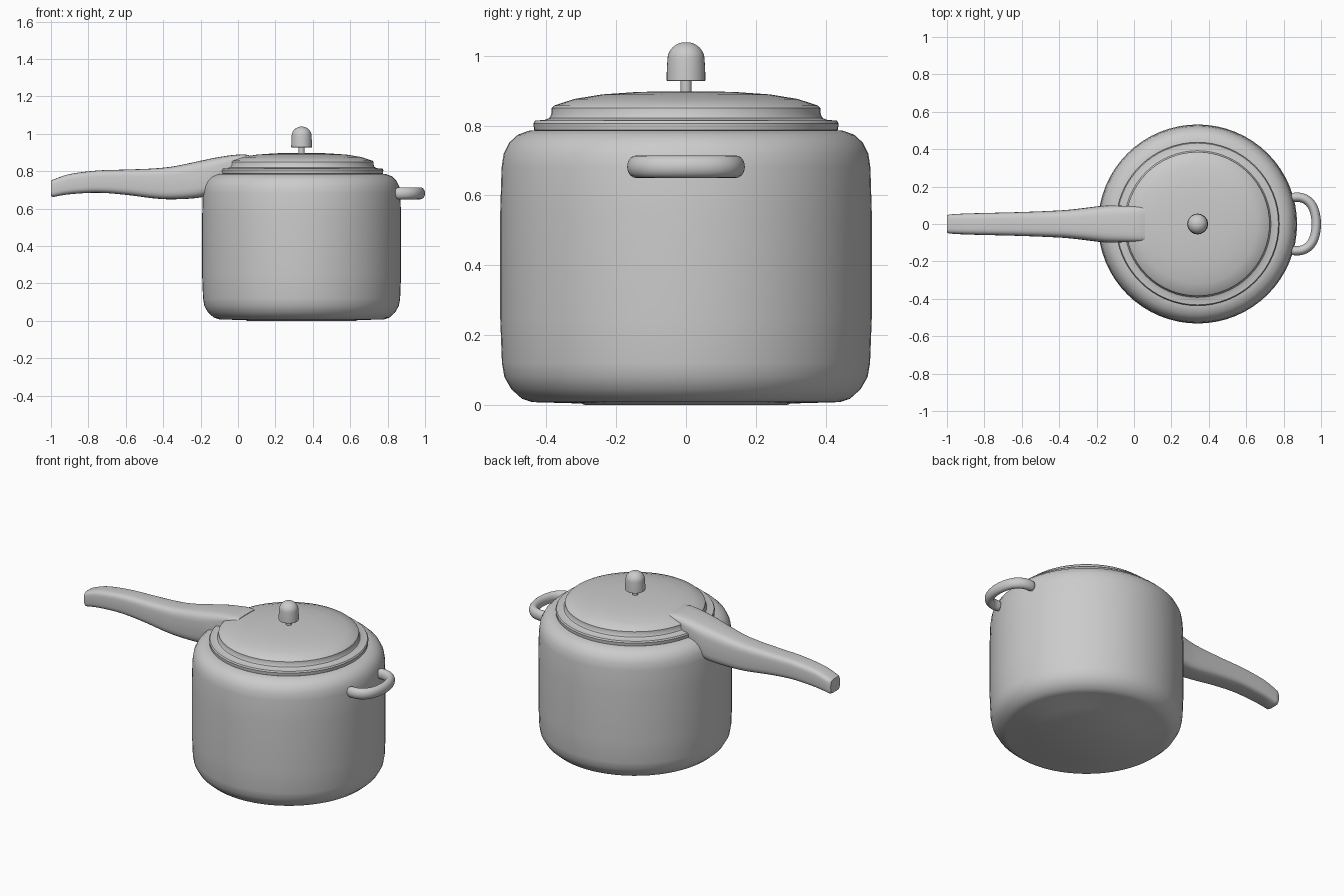
import bpy, bmesh, math
from mathutils import Vector

if "Cube" in bpy.data.objects:
    bpy.data.objects.remove(bpy.data.objects["Cube"])

POT_X = 0.34


def finish(name, bm, angle=35):
    bmesh.ops.recalc_face_normals(bm, faces=bm.faces)
    mesh = bpy.data.meshes.new(name)
    bm.to_mesh(mesh)
    bm.free()
    ob = bpy.data.objects.new(name, mesh)
    bpy.context.collection.objects.link(ob)
    bpy.ops.object.select_all(action='DESELECT')
    ob.select_set(True)
    bpy.context.view_layer.objects.active = ob
    bpy.ops.object.shade_smooth_by_angle(angle=math.radians(angle))
    return ob


def skin(name, rings, angle=35):
    """Join equal rings of points with quads and cap both ends."""
    bm = bmesh.new()
    loops = [[bm.verts.new(p) for p in ring] for ring in rings]
    n = len(loops[0])
    for a, b in zip(loops, loops[1:]):
        for i in range(n):
            j = (i + 1) % n
            bm.faces.new((a[i], a[j], b[j], b[i]))
    bm.faces.new(loops[0])
    bm.faces.new(loops[-1])
    return finish(name, bm, angle)


def lathe(name, profile, sides=64):
    turn = [2 * math.pi * i / sides for i in range(sides)]
    return skin(name, [[(POT_X + r * math.cos(a), r * math.sin(a), z) for a in turn]
                       for r, z in profile])


def smooth_stations(keys, steps=5):
    """Catmull-Rom interpolation of a list of number tuples."""
    k = [Vector(v) for v in keys]
    k = [2 * k[0] - k[1]] + k + [2 * k[-1] - k[-2]]
    out = []
    for a, b, c, d in zip(k, k[1:], k[2:], k[3:]):
        for s in range(steps):
            t = s / steps
            out.append(0.5 * (2 * b + (c - a) * t + (2 * a - 5 * b + 4 * c - d) * t * t
                              + (3 * b - a - 3 * c + d) * t ** 3))
    return out + [k[-2]]


def power(v, p):
    return math.copysign(abs(v) ** p, v)


# Pot body with rounded base and shoulder
lathe("pot_body", [(0.29, 0.0), (0.30, 0.004), (0.44, 0.008), (0.47, 0.018), (0.50, 0.045),
                   (0.52, 0.08), (0.527, 0.12), (0.532, 0.25), (0.532, 0.55), (0.528, 0.68),
                   (0.522, 0.72), (0.507, 0.75), (0.483, 0.773), (0.45, 0.785), (0.42, 0.787)])

# Stepped, domed lid
lathe("lid", [(0.425, 0.78), (0.435, 0.787), (0.437, 0.806), (0.432, 0.814), (0.405, 0.816),
              (0.392, 0.821), (0.386, 0.83), (0.385, 0.85), (0.378, 0.857), (0.32, 0.876),
              (0.24, 0.889), (0.14, 0.896), (0.05, 0.898), (0.01, 0.898)])

# Pressure weight on its stem
lathe("weight_stem", [(0.016, 0.88), (0.016, 0.935)], 24)
dome = [(0.053 * math.cos(t * math.pi / 16), 0.99 + 0.049 * math.sin(t * math.pi / 16))
        for t in range(8)]
lathe("pressure_weight", [(0.053, 0.927), (0.0555, 0.929), (0.055, 0.96)] + dome, 32)

# Long handle: x, bottom z, top z, half width
stations = smooth_stations([
    (-0.99, 0.662, 0.755, 0.051), (-0.90, 0.677, 0.785, 0.056), (-0.75, 0.685, 0.804, 0.060),
    (-0.60, 0.674, 0.809, 0.064), (-0.45, 0.655, 0.815, 0.070), (-0.34, 0.650, 0.827, 0.077),
    (-0.20, 0.660, 0.856, 0.094), (-0.14, 0.690, 0.869, 0.099), (-0.05, 0.760, 0.884, 0.097),
    (0.02, 0.815, 0.890, 0.093), (0.06, 0.840, 0.886, 0.088)])
stations.insert(0, Vector((-1.0, 0.668, 0.749, 0.044)))
rings = []
for x, lo, hi, w in stations:
    ring = []
    for i in range(32):
        a = 2 * math.pi * i / 32
        ring.append((x, w * power(math.cos(a), 0.5),
                     (lo + hi) / 2 + (hi - lo) / 2 * power(math.sin(a), 0.5)))
    rings.append(ring)
skin("long_handle", rings, 45)

# Small loop handle on the opposite side, an oval tube with rounded ends
half = [(0.84, 0.142), (0.88, 0.143), (0.915, 0.133), (0.945, 0.108), (0.966, 0.065)]
path = smooth_stations(half + [(0.975, 0.0)] + [(x, -y) for x, y in reversed(half)], 4)
rings = []
for i, p in enumerate(path):
    tangent = (path[min(i + 1, len(path) - 1)] - path[max(i - 1, 0)]).normalized()
    side = Vector((-tangent.y, tangent.x))
    scale = {0: 0.65, 1: 0.93}.get(min(i, len(path) - 1 - i), 1.0)
    ring = []
    for j in range(20):
        a = 2 * math.pi * j / 20
        q = p + side * 0.025 * scale * math.cos(a)
        ring.append((q.x, q.y, 0.682 + 0.032 * scale * math.sin(a)))
    rings.append(ring)
skin("loop_handle", rings, 50)
